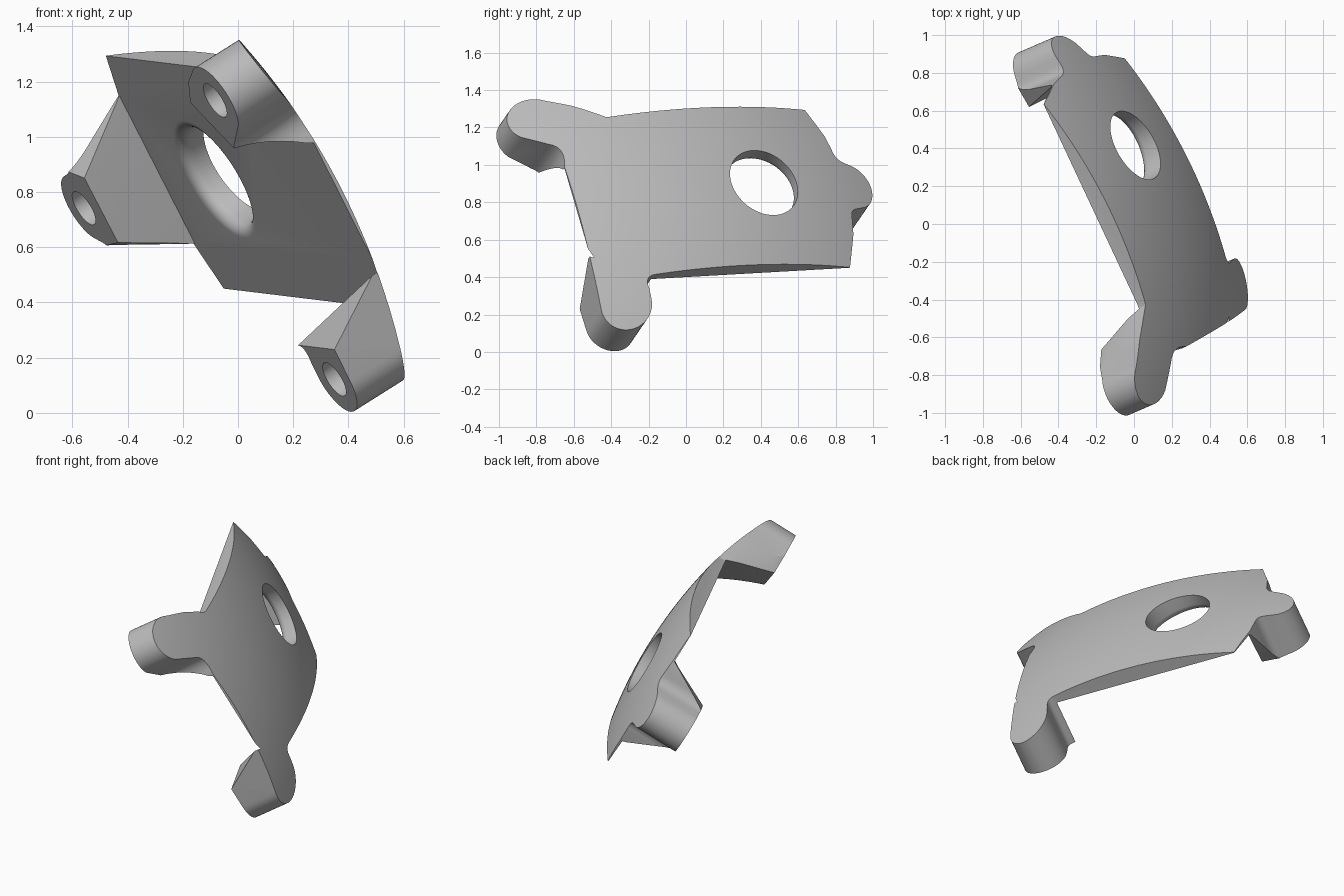
import bpy, bmesh, math
from mathutils import Vector, Matrix

cube = bpy.data.objects.get("Cube")
if cube:
    bpy.data.objects.remove(cube, do_unlink=True)

# Part frame: W is the thickness axis, V up the plate, U along it
W = Vector((0.795, 0.344, 0.501)).normalized()
V = Vector((-0.435, -0.253, 0.8645))
V = (V - W * V.dot(W)).normalized()
U = V.cross(W)
FRAME = Matrix((U, V, W)).transposed().to_4x4()

FLAT, FACE = 0.485, 0.197          # plate underside and lug seat levels
LUG_R, BORE_R = 0.136, 0.07
TOP, LOW, BACK = (-0.705, 1.237), (-0.512, 0.057), (0.983, 0.685)


def arc(centre, r, a0, a1, n=20):
    angles = [math.radians(a0 + (a1 - a0) * i / n) for i in range(n + 1)]
    return [(centre[0] + r * math.cos(a), centre[1] + r * math.sin(a)) for a in angles]


def bezier(a, b, c, n=8):
    a, b, c = Vector(a), Vector(b), Vector(c)
    pts = [a.lerp(b, i / n).lerp(b.lerp(c, i / n), i / n) for i in range(n + 1)]
    return [tuple(p) for p in pts]


def make(name, bm):
    bmesh.ops.recalc_face_normals(bm, faces=bm.faces)
    mesh = bpy.data.meshes.new(name)
    bm.to_mesh(mesh)
    bm.free()
    obj = bpy.data.objects.new(name, mesh)
    bpy.context.collection.objects.link(obj)
    return obj


def prism(name, outline, low, high):
    bm = bmesh.new()
    face = bm.faces.new([bm.verts.new((x, y, low)) for x, y in outline])
    ext = bmesh.ops.extrude_face_region(bm, geom=[face])
    moved = [g for g in ext["geom"] if isinstance(g, bmesh.types.BMVert)]
    bmesh.ops.translate(bm, verts=moved, vec=(0, 0, high - low))
    return make(name, bm)


def hull(name, lower, upper):
    bm = bmesh.new()
    for pts, w in ((lower, FACE), (upper, FLAT + 0.01)):
        for x, y in pts:
            bm.verts.new((x, y, w))
    out = bmesh.ops.convex_hull(bm, input=bm.verts)
    loose = [g for g in out["geom_interior"] if isinstance(g, bmesh.types.BMVert)]
    bmesh.ops.delete(bm, geom=loose, context="VERTS")
    bmesh.ops.dissolve_limit(bm, angle_limit=0.002, verts=bm.verts, edges=bm.edges)
    return make(name, bm)


def lathe(name, profile, centre, steps=96):
    bm = bmesh.new()
    c = Vector((*centre, 0))
    verts = [bm.verts.new(c + Vector((r, 0, w))) for r, w in profile]
    edges = [bm.edges.new(pair) for pair in zip(verts, verts[1:])]
    bmesh.ops.spin(bm, geom=verts + edges, cent=c, axis=(0, 0, 1),
                   angle=2 * math.pi, steps=steps)
    bmesh.ops.remove_doubles(bm, verts=bm.verts, dist=1e-5)
    return make(name, bm)


def combine(target, tool, operation):
    mod = target.modifiers.new("cut", "BOOLEAN")
    mod.operation, mod.solver, mod.object = operation, "EXACT", tool
    bpy.context.view_layer.objects.active = target
    bpy.ops.object.modifier_apply(modifier=mod.name)
    bpy.data.objects.remove(tool, do_unlink=True)


# Plate outline, counter-clockwise, with the three lug ends
outline = [(0.8365, 0.19), (0.908, 0.385)]
outline += bezier((0.925, 0.475), (0.93, 0.53), (0.965, 0.54))
outline += arc(BACK, LUG_R, -65, 75)
outline += bezier((0.985, 0.826), (0.93, 0.84), (0.925, 0.9))
outline += [(0.91, 0.99), (0.8425, 1.165), (-0.33, 1.165)]
outline += bezier((-0.35, 1.168), (-0.4, 1.21), (-0.5, 1.28), 4)
outline += arc(TOP, LUG_R + 0.004, 50, 222)
outline += bezier((-0.69, 1.06), (-0.61, 1.02), (-0.653, 0.9))
outline += [(-0.653, 0.349)]
outline += arc(LOW, LUG_R, 180, 360)
outline += bezier((-0.378, 0.12), (-0.395, 0.19), (-0.33, 0.19))

# Plate slab and tapered lugs
bracket = prism("bracket", [(-1, -0.3), (1.3, -0.3), (1.3, 1.6), (-1, 1.6)], FLAT, 1.0)
R = LUG_R + 0.03
lugs = [
    (LOW, [(-0.7, 0.19), (-0.34, 0.19)], [(-0.7, 0.375), (-0.33, 0.185)], 180, 360),
    (TOP, [(-0.655, 1.035), (-0.47, 1.215)], [(-0.67, 0.868), (-0.34, 1.18)], 45, 225),
    (BACK, [(0.84, 0.82), (0.83, 0.55)], [(0.905, 1.0), (0.895, 0.37)], -80, 80),
]
for centre, seat, root, a0, a1 in lugs:
    rim = arc(centre, R, a0, a1)
    combine(bracket, hull("lug", rim + seat, rim + root), "UNION")
combine(bracket, prism("outline", outline, 0.05, 0.9), "INTERSECT")

# Domed outer surface
RAD, CHORD = 2.7, 0.745
crown = FLAT + CHORD / (2 * RAD)
dome = [(RAD * math.sin(a), crown - RAD * (1 - math.cos(a)))
        for a in (0.6 * i / 36 for i in range(37))]
combine(bracket, lathe("dome", dome + [(dome[-1][0], -0.5), (0, -0.5)], (0.152, 0.675)), "INTERSECT")

# Main opening with a rounded inner rim
FIL, HOLE = 0.045, 0.2
rim = [(HOLE + FIL - FIL * math.sin(a), FLAT + FIL - FIL * math.cos(a))
       for a in (math.pi / 2 * i / 8 for i in range(9))]
opening = [(0, 0.4), (HOLE + FIL, 0.4)] + rim + [(HOLE, 0.9), (0, 0.9)]
combine(bracket, lathe("opening", opening, (0.42, 0.673), 64), "DIFFERENCE")

# Blind bores in the lug seats
for centre in (LOW, TOP, BACK):
    bore = [(0, 0.1), (BORE_R, 0.1), (BORE_R, 0.37), (0, 0.37)]
    combine(bracket, lathe("bore", bore, centre, 40), "DIFFERENCE")

# Place, shade and colour
bracket.data.transform(FRAME)
grey = bpy.data.materials.new("grey metal")
grey.use_nodes = True
colour = (0.5, 0.5, 0.5, 1)
grey.diffuse_color = colour
grey.node_tree.nodes["Principled BSDF"].inputs["Base Color"].default_value = colour
bracket.data.materials.clear()
bracket.data.materials.append(grey)
for poly in bracket.data.polygons:
    poly.material_index = 0
for obj in bpy.context.selected_objects:
    obj.select_set(False)
bracket.select_set(True)
bpy.context.view_layer.objects.active = bracket
bpy.ops.object.shade_smooth_by_angle(angle=math.radians(25))
